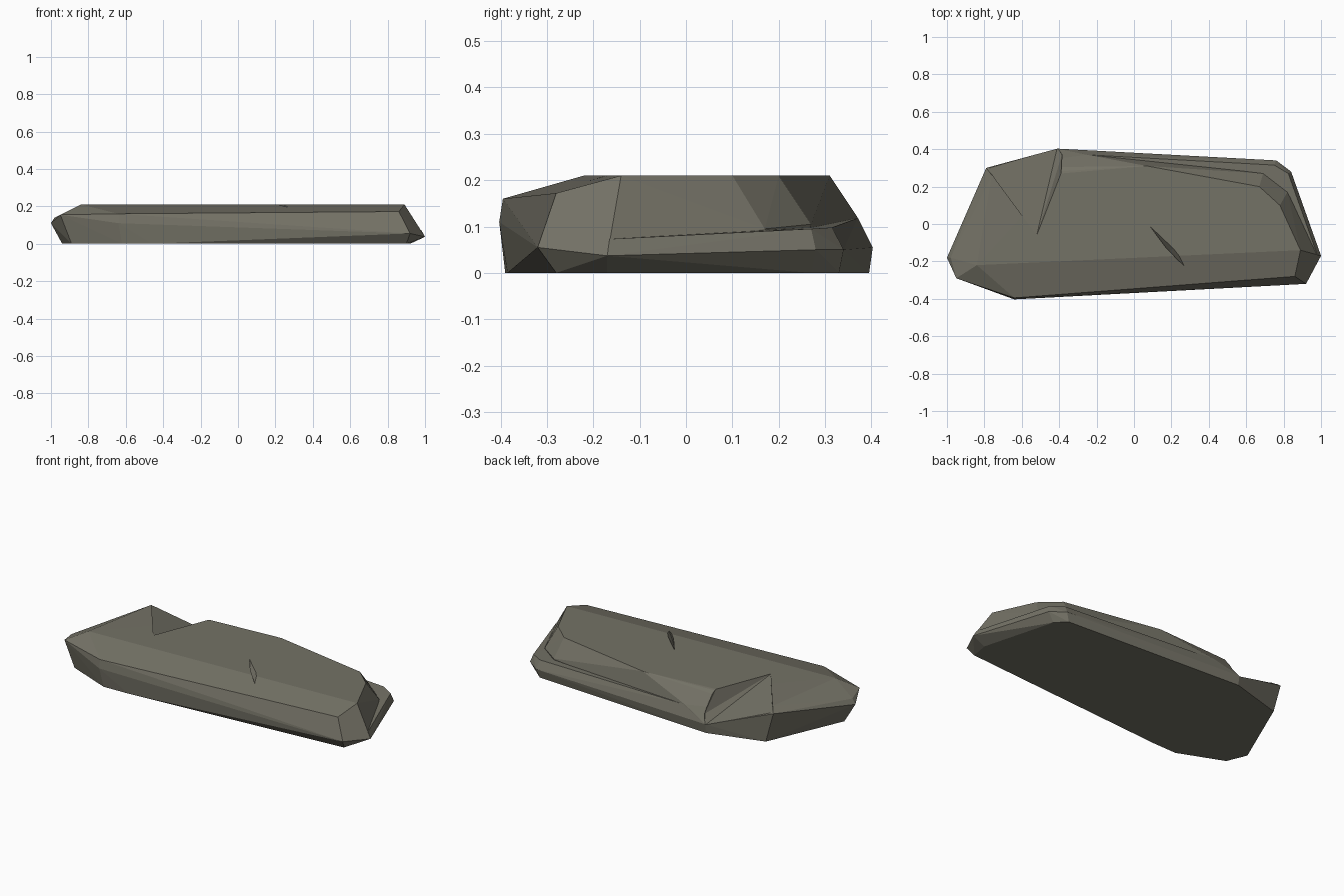
import bpy, bmesh

if "Cube" in bpy.data.objects:
    bpy.data.objects.remove(bpy.data.objects["Cube"])

stone = bpy.data.materials.new("weathered stone")
stone.diffuse_color = (0.175, 0.168, 0.133, 1)
stone.use_nodes = True
stone.node_tree.nodes["Principled BSDF"].inputs["Base Color"].default_value = stone.diffuse_color


def hull(name, points):
    """Faceted convex block around a few corner points."""
    bm = bmesh.new()
    for p in points:
        bm.verts.new(p)
    res = bmesh.ops.convex_hull(bm, input=bm.verts)
    loose = [v for v in bm.verts if not v.link_faces]
    bmesh.ops.delete(bm, geom=loose, context='VERTS')
    bmesh.ops.dissolve_limit(bm, angle_limit=0.01, verts=bm.verts, edges=bm.edges)
    bmesh.ops.recalc_face_normals(bm, faces=bm.faces)
    mesh = bpy.data.meshes.new(name)
    bm.to_mesh(mesh)
    bm.free()
    mesh.materials.append(stone)
    ob = bpy.data.objects.new(name, mesh)
    bpy.context.collection.objects.link(ob)
    return ob


def combine(ob, other, operation):
    """Apply a boolean and remove the helper."""
    mod = ob.modifiers.new(operation, 'BOOLEAN')
    mod.operation = operation
    mod.solver = 'EXACT'
    mod.object = other
    bpy.context.view_layer.objects.active = ob
    bpy.ops.object.modifier_apply(modifier=mod.name)
    bpy.data.objects.remove(other)


# Main slab: top, front, left end and the inner wall of the ledge
slab = hull("stone_slab", [
    (-.84, -.22, .21), (.89, -.14, .21), (.78, .10, .21), (.67, .20, .21),
    (.07, .31, .21), (-.39, .27, .21), (-.76, .26, .205), (-.79, .30, .18),
    (-.98, -.18, .14), (-1, -.18, .11), (-.95, -.29, .155), (-.64, -.395, .16),
    (.86, -.28, .172), (.92, -.32, .055), (-.64, -.403, .11), (1, -.17, .037),
    (-.94, -.16, 0), (-.89, -.28, 0), (-.62, -.39, 0), (-.46, -.385, 0),
    (.90, -.28, 0), (.92, -.17, 0), (.81, .17, 0), (.68, .26, 0),
    (.82, .17, .095), (.69, .27, .105), (-.25, .37, .12),
    (-.41, .403, .055), (-.41, .395, 0), (-.74, .30, 0)])

# Low ledge wrapping the right end and the back
ledge = hull("ledge", [
    (1, -.17, .037), (.98, -.165, .073), (.92, -.17, 0), (.84, .28, .05),
    (.825, .27, .095), (.76, .34, .05), (.75, .315, .098), (.80, .27, 0),
    (.74, .33, 0), (-.25, .37, .118), (-.41, .403, .055), (-.41, .395, 0),
    (.80, .10, .09), (-.2, .2, .09), (.80, .0, 0), (-.2, .2, 0)])
combine(slab, ledge, 'UNION')

# Broken-off wedge at the back left
low = [(-.52, -.06, .209), (-.41, .41, .05), (-.455, .20, .211),
       (-.39, .27, .211), (-.385, .37, .10), (-.79, .305, .185)]
wedge = hull("wedge_cutter", low + [(x, y + (.1 if y > .3 else 0), .3) for x, y, z in low])
combine(slab, wedge, 'DIFFERENCE')

# Short crack in the top
crack = hull("crack_cutter", [
    (.08, -.005, .212), (.29, -.245, .20), (.185, -.145, .175),
    (.215, -.13, .215), (.17, -.125, .215), (.08, -.005, .25), (.29, -.245, .25)])
combine(slab, crack, 'DIFFERENCE')

for p in slab.data.polygons:
    p.use_smooth = False
    p.material_index = 0
